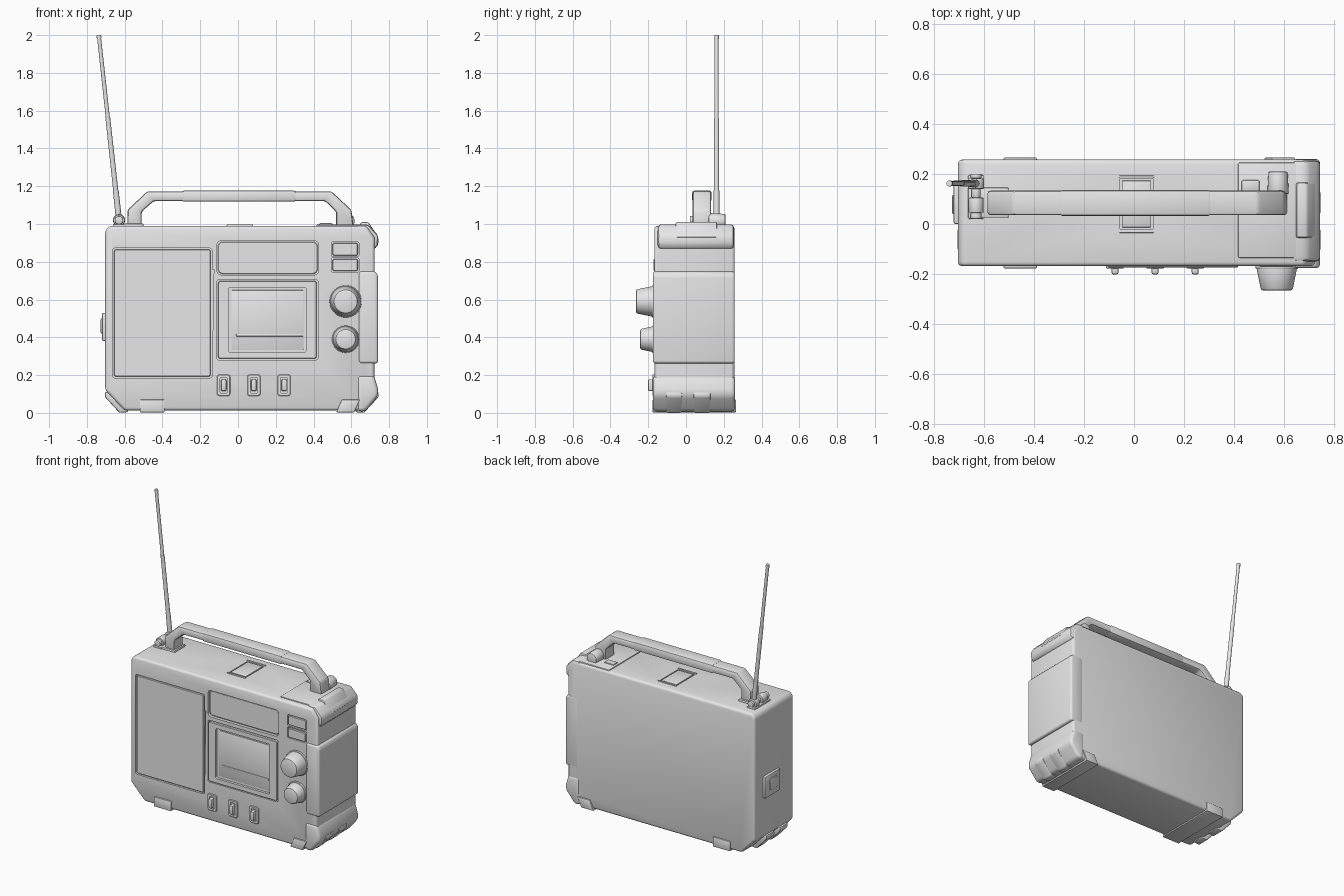
import bpy, bmesh, math
from mathutils import Vector

old = bpy.data.objects.get("Cube")
if old:
    bpy.data.objects.remove(old, do_unlink=True)

grey = bpy.data.materials.new("plain_grey")
grey.use_nodes = True
COLOR = (0.8, 0.8, 0.8, 1)
grey.diffuse_color = COLOR
grey.node_tree.nodes["Principled BSDF"].inputs["Base Color"].default_value = COLOR


def finish(name, bm, bevel=0, segments=2):
    bmesh.ops.recalc_face_normals(bm, faces=bm.faces)
    me = bpy.data.meshes.new(name)
    bm.to_mesh(me)
    bm.free()
    me.materials.append(grey)
    ob = bpy.data.objects.new(name, me)
    bpy.context.collection.objects.link(ob)
    if bevel:
        mod = ob.modifiers.new("bevel", "BEVEL")
        mod.width, mod.segments = bevel, segments
        mod.limit_method, mod.angle_limit = "ANGLE", math.radians(35)
        apply(ob, mod)
    smooth(ob)
    return ob


def apply(ob, mod):
    bpy.context.view_layer.objects.active = ob
    bpy.ops.object.modifier_apply(modifier=mod.name)


def smooth(ob):
    ob.data.shade_smooth()
    ob.data.set_sharp_from_angle(angle=math.radians(32))


def prism(name, pts, y0, y1, bevel=0, segments=2):
    """Front profile (x, z) extruded from y0 to y1."""
    bm = bmesh.new()
    face = bm.faces.new([bm.verts.new((x, y0, z)) for x, z in pts])
    ext = bmesh.ops.extrude_face_region(bm, geom=[face])["geom"]
    verts = [g for g in ext if isinstance(g, bmesh.types.BMVert)]
    bmesh.ops.translate(bm, verts=verts, vec=(0, y1 - y0, 0))
    return finish(name, bm, bevel, segments)


def box(name, x0, x1, y0, y1, z0, z1, bevel=0):
    return prism(name, [(x0, z0), (x1, z0), (x1, z1), (x0, z1)], y0, y1, bevel)


def rounded(x0, x1, z0, z1, r):
    pts = []
    corners = [(x1 - r, z1 - r), (x0 + r, z1 - r), (x0 + r, z0 + r), (x1 - r, z0 + r)]
    for i, (cx, cz) in enumerate(corners):
        for k in range(5):
            a = math.radians(90 * i + 22.5 * k)
            pts.append((cx + r * math.cos(a), cz + r * math.sin(a)))
    return pts


def rod(name, p, q, r1, r2, bevel=0, sides=24):
    p, q = Vector(p), Vector(q)
    bm = bmesh.new()
    bmesh.ops.create_cone(bm, cap_ends=True, segments=sides, radius1=r1, radius2=r2,
                          depth=(q - p).length)
    bmesh.ops.rotate(bm, verts=bm.verts, matrix=(q - p).to_track_quat("Z", "Y").to_matrix())
    bmesh.ops.translate(bm, verts=bm.verts, vec=(p + q) / 2)
    return finish(name, bm, bevel)


def cut(ob, cutter):
    mod = ob.modifiers.new("cut", "BOOLEAN")
    mod.operation, mod.solver, mod.object = "DIFFERENCE", "EXACT", cutter
    apply(ob, mod)
    bpy.data.objects.remove(cutter, do_unlink=True)
    smooth(ob)


FRONT, BACK = -0.168, 0.257

# Main case with chamfered lower corners
body = prism("case", [(-0.6, 0.012), (0.67, 0.012), (0.722, 0.09), (0.722, 0.93),
                      (0.68, 0.99), (-0.68, 0.99), (-0.703, 0.967), (-0.703, 0.12)],
             FRONT, BACK, 0.02, 3)


def inset_plate(name, x0, x1, z0, z1, r, depth, gap, y):
    """Recess in the case front with a plate inside it, leaving a groove."""
    cut(body, prism("cutter", rounded(x0, x1, z0, z1, r), FRONT - 0.05, FRONT + depth))
    return prism(name, rounded(x0 + gap, x1 - gap, z0 + gap, z1 - gap, r),
                 y, FRONT + depth + 0.005, 0.003, 1)


# Front panels
inset_plate("speaker_panel", -0.663, -0.138, 0.185, 0.872, 0.012, 0.014, 0.007, FRONT + 0.001)
cut(body, prism("cutter", [(-0.15, 0.19), (-0.138, 0.19), (-0.128, 0.76), (-0.145, 0.76)],
                FRONT - 0.05, FRONT + 0.02))
inset_plate("dial_window", -0.112, 0.427, 0.73, 0.912, 0.025, 0.02, 0.006, FRONT + 0.012)
bezel = inset_plate("screen_bezel", -0.112, 0.423, 0.28, 0.705, 0.012, 0.025, 0.007, FRONT - 0.005)
cut(bezel, prism("cutter", rounded(-0.05, 0.362, 0.32, 0.665, 0.012), FRONT - 0.05, FRONT + 0.012))
box("screen", -0.035, 0.347, FRONT + 0.008, FRONT + 0.025, 0.335, 0.65, 0.004)
box("screen_ledge", -0.01, 0.345, FRONT + 0.002, FRONT + 0.02, 0.405, 0.418, 0.003)

# Push buttons in the upper right
for i, (z0, z1) in enumerate([(0.745, 0.82), (0.828, 0.905)]):
    inset_plate(f"push_button_{i}", 0.495, 0.64, z0, z1, 0.008, 0.022, 0.006, FRONT - 0.004 * (1 - i))

# Toggle switches
for i in range(3):
    x = -0.076 + 0.16 * i
    frame = prism(f"switch_frame_{i}", rounded(x - 0.035, x + 0.035, 0.09, 0.203, 0.014),
                  FRONT - 0.01, FRONT + 0.01, 0.003, 1)
    cut(frame, prism("cutter", rounded(x - 0.018, x + 0.018, 0.105, 0.188, 0.006),
                     FRONT - 0.05, FRONT - 0.001))
    box(f"switch_lever_{i}", x - 0.014, x + 0.014, FRONT - 0.033, FRONT + 0.01, 0.115, 0.178, 0.008)

# Knobs with collars
for name, z, r, tip in [("tuning_knob", 0.59, 0.085, -0.265), ("volume_knob", 0.39, 0.072, -0.243)]:
    rod(name + "_collar", (0.57, FRONT + 0.01, z), (0.57, FRONT - 0.012, z), r, r, 0.004, 40)
    rod(name, (0.57, FRONT, z), (0.57, tip, z), r * 0.97, r * 0.74, 0.008, 40)

# Right side panel and corner guards
prism("side_panel", [(0.64, 0.262), (0.742, 0.262), (0.742, 0.728), (0.725, 0.75), (0.64, 0.75)],
      FRONT - 0.008, BACK + 0.001, 0.02, 3)
prism("upper_corner_guard", [(0.63, 0.87), (0.715, 0.862), (0.743, 0.885), (0.743, 0.94),
                             (0.69, 0.998), (0.63, 0.998)], -0.15, 0.255, 0.02)
prism("corner_ridge", [(0.64, 0.98), (0.71, 0.9), (0.745, 0.93), (0.69, 1.01), (0.65, 1.01)],
      -0.055, 0.165, 0.008)
prism("lower_corner_guard", [(0.63, 0.008), (0.675, 0.008), (0.742, 0.09), (0.742, 0.125),
                             (0.72, 0.2), (0.63, 0.2)], FRONT - 0.006, BACK + 0.003, 0.02, 3)

# Paired lugs on both lower corners
for side, x in (("left", 0.742), ("right", -0.702)):
    s = 1 if x > 0 else -1
    inner = x - s * 0.12
    for i, (y0, y1) in enumerate([(-0.105, -0.02), (0.04, 0.13)]):
        prism(f"{side}_lug_{i}", [(inner, 0.03), (inner, 0.004), (x - s * 0.075, 0.0),
                                  (x + s * 0.003, 0.085), (x + s * 0.003, 0.11),
                                  (x - s * 0.03, 0.115)], y0, y1, 0.008)

# Feet wrapping the lower edges, front and back
for side, x0, x1, lean in (("right", -0.52, -0.388, 0), ("left", 0.52, 0.615, 0.03)):
    pts = [(x0, 0.003), (x1, 0.003), (x1 + lean, 0.07), (x0 + lean, 0.07)]
    prism(side + "_foot", pts, FRONT - 0.009, BACK + 0.008, 0.004)

# Latch on the right-hand wall
box("latch_plate", -0.72, -0.69, 0.0, 0.165, 0.38, 0.53, 0.008)
box("latch_button", -0.727, -0.7, 0.04, 0.115, 0.42, 0.5, 0.006)

# Top covers and slot
box("top_cover", 0.415, 0.66, -0.135, 0.245, 0.97, 0.997, 0.006)
box("top_tab", 0.43, 0.5, 0.13, 0.175, 0.985, 1.004, 0.004)
cut(body, box("cutter", -0.055, 0.075, -0.02, 0.18, 0.98, 1.05))
box("top_hatch", -0.048, 0.068, -0.013, 0.173, 0.97, 0.992, 0.003)
for i, y in enumerate((-0.035, 0.183)):
    box(f"hatch_lip_{i}", -0.06, 0.08, y, y + 0.01, 0.98, 0.997, 0.003)

# Carrying handle with centre grip
prism("handle", [(-0.585, 0.985), (-0.585, 1.075), (-0.48, 1.173), (0.495, 1.173), (0.6, 1.075),
                 (0.612, 0.985), (0.52, 0.985), (0.52, 1.065), (0.46, 1.122),
                 (-0.445, 1.122), (-0.51, 1.065), (-0.51, 0.985)], 0.035, 0.133, 0.012)
box("handle_grip", -0.297, 0.307, 0.032, 0.136, 1.118, 1.177, 0.012)
box("handle_foot", -0.61, -0.5, 0.025, 0.145, 0.98, 1.003, 0.006)
rod("handle_hinge", (0.575, 0.12, 1.015), (0.575, 0.21, 1.015), 0.043, 0.038, 0.008)

# Antenna pivot and telescopic rod
box("antenna_base", -0.662, -0.6, 0.02, 0.195, 0.98, 1.0, 0.005)
for i, (y0, y1, r) in enumerate([(0.02, 0.045, 0.022), (0.045, 0.105, 0.03),
                                 (0.105, 0.145, 0.018), (0.14, 0.182, 0.032),
                                 (0.182, 0.2, 0.022)]):
    rod(f"antenna_pivot_{i}", (-0.63, y0, 1.02), (-0.63, y1, 1.02), r, r, 0.004)
low, high = Vector((-0.63, 0.162, 1.02)), Vector((-0.737, 0.162, 2.0))
stages = [(0, 0.16, 0.016), (0.15, 0.55, 0.0135), (0.54, 0.985, 0.011), (0.98, 1, 0.0125)]
for i, (a, b, r) in enumerate(stages):
    rod(f"antenna_stage_{i}", low.lerp(high, a), low.lerp(high, b), r, r * 0.95, 0, 16)
